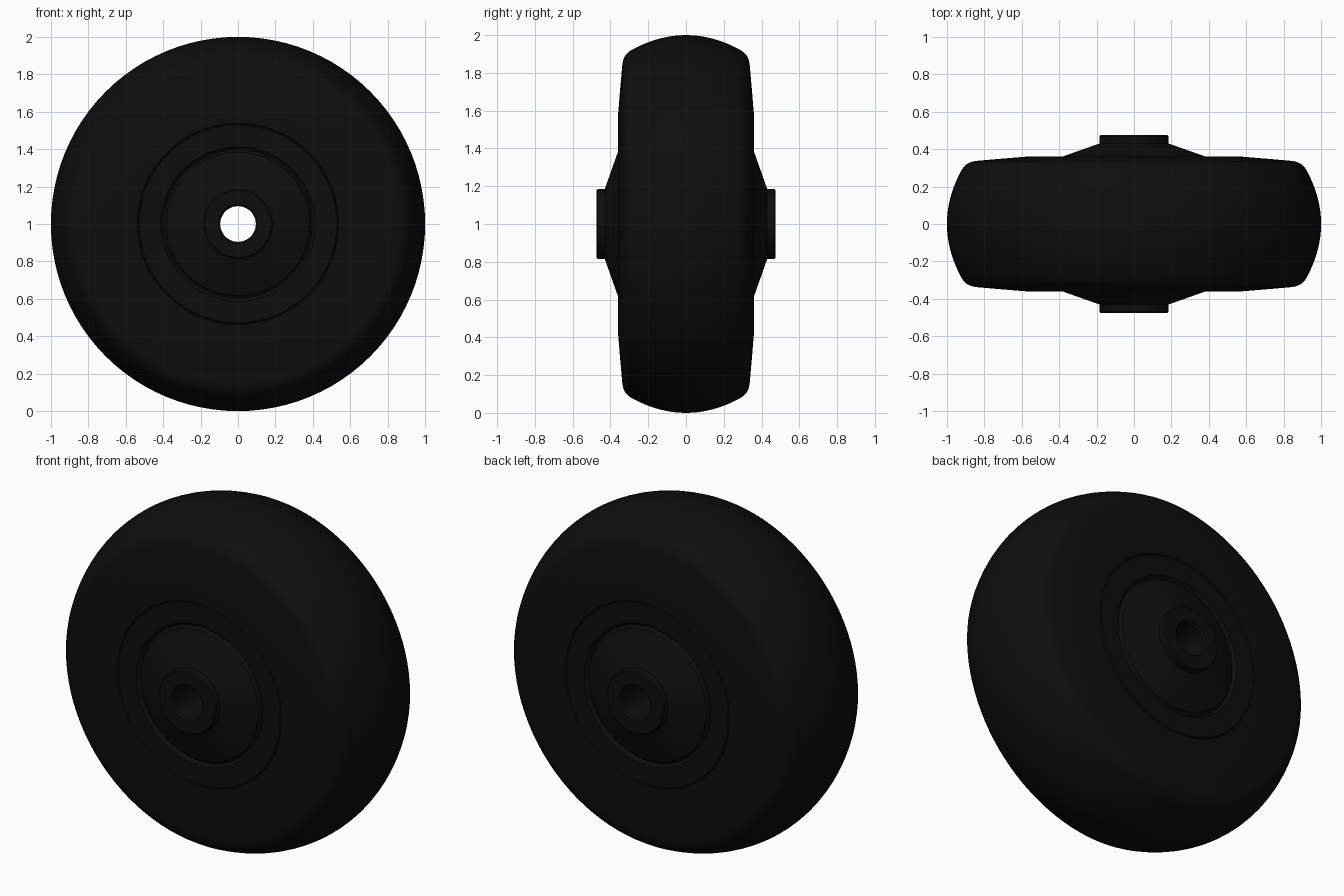
import bpy, bmesh, math
from mathutils import Vector, Matrix

cube = bpy.data.objects.get("Cube")
if cube:
    bpy.data.objects.remove(cube, do_unlink=True)

SEGMENTS = 96
CENTRE = Vector((0, 0, 1))

black = bpy.data.materials.new("black rubber")
black.use_nodes = True
colour = (0.0042, 0.0042, 0.0042, 1)
black.diffuse_color = colour
black.node_tree.nodes["Principled BSDF"].inputs["Base Color"].default_value = colour


def lathe(name, half):
    """Turn a (radius, half width) profile, mirrored across y = 0, around the axle."""
    profile = half + [(r, -y) for r, y in reversed(half) if y > 0]
    bm = bmesh.new()
    ring = [bm.verts.new((r, y, 1)) for r, y in profile]
    edges = [bm.edges.new((a, b)) for a, b in zip(ring, ring[1:] + ring[:1])]
    bmesh.ops.spin(bm, geom=ring + edges, cent=CENTRE, axis=(0, 1, 0),
                   angle=math.tau, steps=SEGMENTS, use_merge=True)
    bmesh.ops.remove_doubles(bm, verts=bm.verts, dist=0.0001)
    bmesh.ops.recalc_face_normals(bm, faces=bm.faces)
    mesh = bpy.data.meshes.new(name)
    bm.to_mesh(mesh)
    bm.free()
    mesh.materials.append(black)
    obj = bpy.data.objects.new(name, mesh)
    bpy.context.collection.objects.link(obj)
    bpy.ops.object.select_all(action="DESELECT")
    obj.select_set(True)
    bpy.context.view_layer.objects.active = obj
    bpy.ops.object.shade_smooth_by_angle(angle=math.radians(30))
    return obj


# Tyre: flat bead, tapering sidewall, rounded shoulder
sidewall = [(0.533, 0.355), (0.538, 0.36), (0.575, 0.36), (0.72, 0.348), (0.845, 0.337)]
shoulder = [(0.87, 0.332), (0.893, 0.321), (0.912, 0.303), (0.926, 0.28)]

# Crowned tread, an arc running to the widest radius
steps = 8
crown = []
for i in range(1, steps + 1):
    y = 0.28 * (1 - i / steps)
    crown.append((1 - 0.074 * (y / 0.28) ** 2, y))
lathe("tyre", sidewall + shoulder + crown)

# Wheel centre: axle bore, raised hub, sloping web, groove and flat rim
bore = [(0.095, 0.465), (0.105, 0.475)]
hub = [(0.178, 0.475), (0.185, 0.468), (0.185, 0.43)]
web = [(0.383, 0.36)]
groove = [(0.389, 0.347), (0.397, 0.342), (0.405, 0.347), (0.413, 0.36)]
rim = [(0.528, 0.36), (0.533, 0.355)]
lathe("wheel_centre", bore + hub + web + groove + rim)
